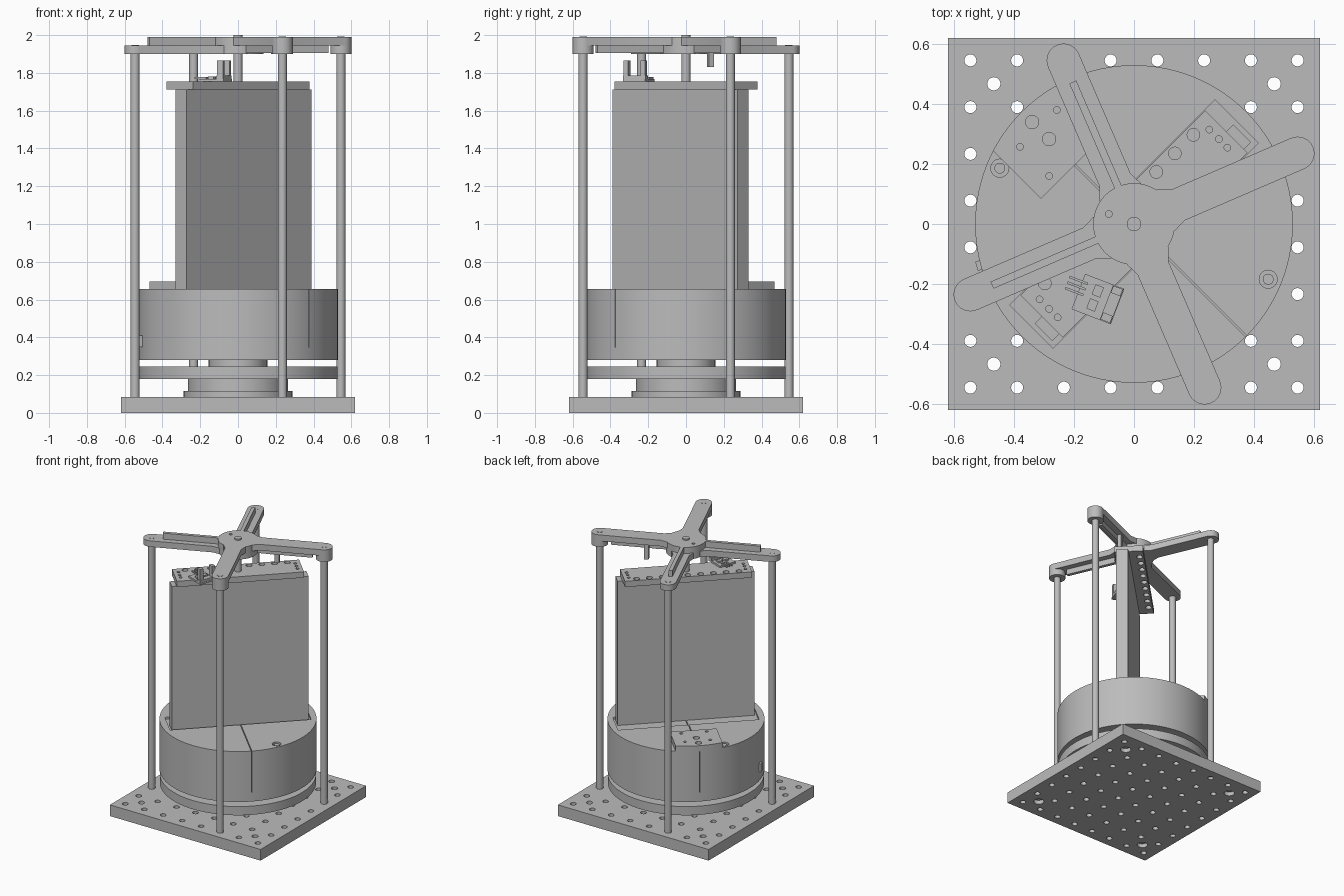
import bpy, bmesh
from math import radians, pi, cos, sin, atan2
from mathutils import Matrix, Vector

if "Cube" in bpy.data.objects:
    bpy.data.objects.remove(bpy.data.objects["Cube"])

grey = bpy.data.materials.new("machined_grey")
grey.use_nodes = True
grey.diffuse_color = (0.5, 0.5, 0.5, 1)
grey.node_tree.nodes["Principled BSDF"].inputs["Base Color"].default_value = (0.5, 0.5, 0.5, 1)
parts = []


def finish(name, bm, angle=0.0):
    """Turn a bmesh into an object, rotated about the central axis."""
    bm.transform(Matrix.Rotation(radians(angle), 4, 'Z'))
    bmesh.ops.recalc_face_normals(bm, faces=bm.faces)
    mesh = bpy.data.meshes.new(name)
    bm.to_mesh(mesh)
    bm.free()
    mesh.materials.append(grey)
    ob = bpy.data.objects.new(name, mesh)
    bpy.context.collection.objects.link(ob)
    parts.append(ob)
    return ob


def prism(name, pts, z0, z1, angle=0.0):
    bm = bmesh.new()
    face = bm.faces.new([bm.verts.new((x, y, z0)) for x, y in pts])
    ext = bmesh.ops.extrude_face_region(bm, geom=[face])
    top = [g for g in ext["geom"] if isinstance(g, bmesh.types.BMVert)]
    bmesh.ops.translate(bm, verts=top, vec=(0, 0, z1 - z0))
    return finish(name, bm, angle)


def box(name, x, y, z, angle=0.0):
    """Box from (min, max) ranges on each axis."""
    return prism(name, [(x[0], y[0]), (x[1], y[0]), (x[1], y[1]), (x[0], y[1])], z[0], z[1], angle)


def cylinders(name, spots, r, z0, z1, angle=0.0, sides=24):
    bm = bmesh.new()
    for x, y in spots:
        bmesh.ops.create_cone(bm, cap_ends=True, segments=sides, radius1=r, radius2=r, depth=z1 - z0,
                              matrix=Matrix.Translation((x, y, (z0 + z1) / 2)))
    return finish(name, bm, angle)


def boolean(ob, cutter, op='DIFFERENCE'):
    mod = ob.modifiers.new("cut", 'BOOLEAN')
    mod.operation, mod.object, mod.solver = op, cutter, 'EXACT'
    bpy.context.view_layer.objects.active = ob
    bpy.ops.object.modifier_apply(modifier=mod.name)
    parts.remove(cutter)
    bpy.data.objects.remove(cutter)


CENTRE = [(0, 0)]
DIAG = 45  # the panel and its fittings run along the diagonal

# Perforated base plate with counterbored corner holes
base = box("base_plate", (-0.62, 0.62), (-0.62, 0.62), (0, 0.083))
pitch = [(i - 3.5) * 0.1557 for i in range(8)]
corners = [(sx * 0.467, sy * 0.467) for sx in (-1, 1) for sy in (-1, 1)]
boolean(base, cylinders("holes", [(x, y) for x in pitch for y in pitch], 0.02, -0.1, 0.2))
boolean(base, cylinders("holes", corners, 0.022, -0.1, 0.2))
boolean(base, cylinders("holes", corners, 0.036, -0.1, 0.03))

# Turntable stack under the drum
cylinders("bearing_flange", CENTRE, 0.288, 0.083, 0.115, sides=64)
cylinders("bearing_body", CENTRE, 0.265, 0.115, 0.18, sides=64)
cylinders("turntable_disc", CENTRE, 0.527, 0.18, 0.245, sides=128)
cylinders("drum_spindle", CENTRE, 0.155, 0.245, 0.282, sides=64)

# Drum with split line, panel pocket and countersunk screws
drum = cylinders("drum", CENTRE, 0.529, 0.28, 0.655, sides=128)
boolean(drum, box("slit", (-0.0025, 0.0025), (-0.7, 0.7), (0.345, 0.7), DIAG))
boolean(drum, box("pocket", (-0.483, 0.483), (-0.102, 0.102), (0.64, 0.7), DIAG))
lid_screws = [(-0.447, 0.186), (0.447, -0.184)]
boolean(drum, cylinders("bore", lid_screws, 0.03, 0.63, 0.7))
cylinders("lid_screw", lid_screws, 0.018, 0.62, 0.65)
box("drum_clip", (0.515, 0.543), (-0.016, 0.016), (0.35, 0.41), 195)

# Mounting block on the rear of the lid, trimmed to the drum
block = box("lid_block", (-0.16, 0.16), (0.278, 0.6), (0.65, 0.695), DIAG)
boolean(block, cylinders("rim", CENTRE, 0.529, 0.5, 0.8, sides=128), 'INTERSECT')
boolean(block, cylinders("bore", [(0, 0.4), (0, 0.48)], 0.022, 0.67, 0.8, DIAG))
boolean(block, cylinders("bore", [(-0.087, 0.45), (0.087, 0.45), (-0.087, 0.313), (0.087, 0.313)],
                         0.011, 0.67, 0.8, DIAG))

# Upright panel and its drilled cap
box("upright_panel", (-0.468, 0.468), (-0.083, 0.0), (0.63, 1.712), DIAG)
cap = box("panel_cap", (-0.435, 0.435), (-0.099, 0.099), (1.712, 1.755), DIAG)
row = [((i - 4) * 0.0875, 0.07) for i in range(9)]
boolean(cap, cylinders("bore", row, 0.021, 1.6, 1.9, DIAG))
boolean(cap, cylinders("bore", [(s * 0.4, v) for s in (-1, 1) for v in (-0.04, 0, 0.045)],
                       0.011, 1.73, 1.9, DIAG))
cylinders("top_spindle", CENTRE, 0.024, 1.74, 2.0)

# Hub and four arms, two high and two low, each with a stiffening rib
hub = cylinders("hub", CENTRE, 0.136, 1.9, 1.99, sides=64)
tilt = atan2(0.235, 0.545) * 180 / pi
reach = Vector((0.545, 0.235)).length
boolean(hub, cylinders("bore", [(0.09, 0), (0, 0.09), (-0.09, 0), (0, -0.09)], 0.011, 1.96, 2.1, tilt - 45))

LOW, MID, HIGH = 1.9, 1.945, 1.99
tip = [(reach + 0.056 * cos(a), 0.056 * sin(a)) for a in [(-0.5 + i / 16) * pi for i in range(17)]]
outline = [(0.05, -0.075), (0.115, -0.075), (0.16, -0.056)] + tip + \
          [(0.16, 0.056), (0.115, 0.075), (0.05, 0.075)]
for i, (label, is_high) in enumerate([("right", True), ("rear", False), ("left", False), ("front", True)]):
    angle = tilt + 90 * i
    arm_z = (MID, HIGH) if is_high else (LOW, MID)
    rib_z = (LOW + 0.004, MID) if is_high else (MID, HIGH)
    prism(label + "_arm", outline, *arm_z, angle)
    box(label + "_arm_rib", (0.13, 0.515), (-0.0125, 0.0125), rib_z, angle)
    end = [(reach, 0)]
    if is_high:
        cylinders(label + "_arm_boss", end, 0.056, LOW, MID, angle, 32)
    cylinders(label + "_rod", end, 0.024, 0.02, LOW + 0.01, angle)
    cylinders(label + "_rod_screw", end, 0.02, arm_z[0], arm_z[1] + 0.002, angle)

# Trigger tab hanging under one high arm
box("trigger_tab", (0.25, 0.28), (0.012, 0.04), (1.83, MID), tilt)
cylinders("tab_screw", [(0.2, 0.0), (0.225, 0.0)], 0.009, 1.9, 1.925, tilt, 12)


# Sensor board with a forked light gate and header pins
def on_board(ob):
    ob.data.transform(Matrix.Translation((-0.12, -0.25, 0)) @ Matrix.Rotation(radians(-21), 4, 'Z'))


on_board(box("sensor_board", (-0.07, 0.07), (-0.063, 0.063), (1.755, 1.768)))
on_board(box("sensor_base", (0.03, 0.068), (-0.063, 0.063), (1.768, 1.785)))
for s in (-1, 1):
    lo, hi = sorted((s * 0.035, s * 0.06))
    on_board(box("sensor_fork", (0.032, 0.066), (lo, hi), (1.785, 1.865)))
    on_board(box("sensor_chip", (-0.025, 0.005), (s * 0.025 - 0.018, s * 0.025 + 0.018), (1.768, 1.78)))
for i in (-1, 0, 1):
    on_board(box("header_pin", (-0.115, -0.05), (i * 0.02 + 0.011, i * 0.02 + 0.019), (1.768, 1.777)))

# Smooth round walls, keep edges sharp
bpy.ops.object.select_all(action='DESELECT')
for ob in parts:
    ob.select_set(True)
bpy.context.view_layer.objects.active = base
bpy.ops.object.shade_smooth_by_angle(angle=radians(30))
